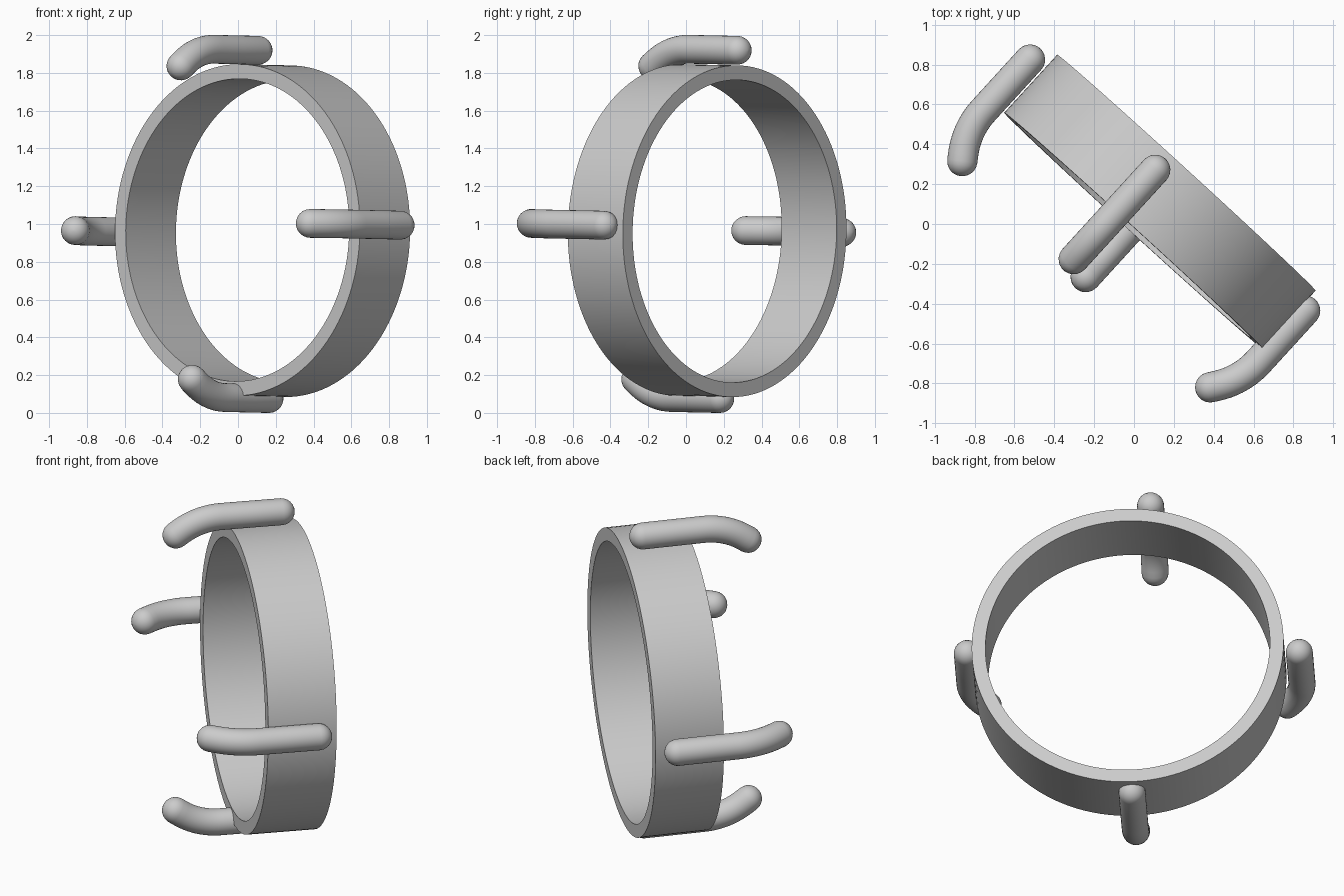
import bpy, bmesh
from math import sin, cos, pi, radians
from mathutils import Matrix, Vector

if "Cube" in bpy.data.objects:
    bpy.data.objects.remove(bpy.data.objects["Cube"])

# Ring frame: local x across the ring, y along its axis, z up
FRAME = (Matrix.Translation((0.13, 0.112, 0.965))
         @ Matrix.Rotation(radians(-42.4), 4, 'Z')
         @ Matrix.Rotation(radians(-0.9), 4, 'X'))


def finish(name, bm):
    bmesh.ops.recalc_face_normals(bm, faces=bm.faces)
    me = bpy.data.meshes.new(name)
    bm.to_mesh(me)
    bm.free()
    ob = bpy.data.objects.new(name, me)
    bpy.context.collection.objects.link(ob)
    ob.matrix_world = FRAME
    bpy.ops.object.select_all(action='DESELECT')
    ob.select_set(True)
    bpy.context.view_layer.objects.active = ob
    bpy.ops.object.shade_smooth_by_angle(angle=radians(35))
    return ob


def bridge(bm, a, b):
    n = len(a)
    for i in range(n):
        j = (i + 1) % n
        bm.faces.new((a[i], a[j], b[j], b[i]))


def make_ring(r_out=0.878, r_in=0.801, half=0.197, n=128):
    bm = bmesh.new()
    profile = [(r_out, -half), (r_out, half), (r_in, half), (r_in, -half)]
    loops = [[bm.verts.new((r * cos(2*pi*i/n), y, r * sin(2*pi*i/n)))
              for i in range(n)] for r, y in profile]
    for k in range(4):
        bridge(bm, loops[k], loops[(k + 1) % 4])
    finish("ring_band", bm)


def make_prong(name, base, inward, rad=0.076, n=32):
    """Round-ended rod, straight along the axis, bending inward at the front."""
    base, inward = Vector(base), Vector(inward)
    fwd = Vector((0, -1, 0))
    bend, R = radians(35), 0.4
    # spine: (forward distance, inward distance, bend angle)
    spine = [(-0.087, 0, 0), (0.1, 0, 0)]
    spine += [(0.26 + R * sin(bend*k/10), R * (1 - cos(bend*k/10)), bend*k/10)
              for k in range(11)]
    f, w, _ = spine[-1]
    spine.append((f + 0.035 * cos(bend), w + 0.035 * sin(bend), bend))
    # stations with rounded caps at both ends
    caps = [radians(a) for a in (89, 75, 60, 45, 30, 15)]
    st = [(spine[0][0] - rad * sin(c), 0, 0, rad * cos(c)) for c in caps]
    st += [(*s, rad) for s in spine]
    f, w, a = spine[-1]
    st += [(f + rad * sin(c) * cos(a), w + rad * sin(c) * sin(a), a, rad * cos(c))
           for c in reversed(caps)]
    bm = bmesh.new()
    side = fwd.cross(inward)
    loops = []
    for f, w, a, r in st:
        c = base + fwd * f + inward * w
        nrm = inward * cos(a) - fwd * sin(a)
        loops.append([bm.verts.new(c + nrm * r * cos(2*pi*i/n) + side * r * sin(2*pi*i/n))
                      for i in range(n)])
    for p, q in zip(loops, loops[1:]):
        bridge(bm, p, q)
    bm.faces.new(loops[0])
    bm.faces.new(loops[-1])
    finish(name, bm)


make_ring()

# Four prongs around the band
make_prong("top_prong", (-0.125, 0, 0.956), (0, 0, -1))
make_prong("bottom_prong", (-0.02, 0, -0.888), (0, 0, 1))
make_prong("left_prong", (-0.962, 0, -0.008), (1, 0, 0))
make_prong("right_prong", (0.907, 0, 0.03), (-1, 0, 0))
